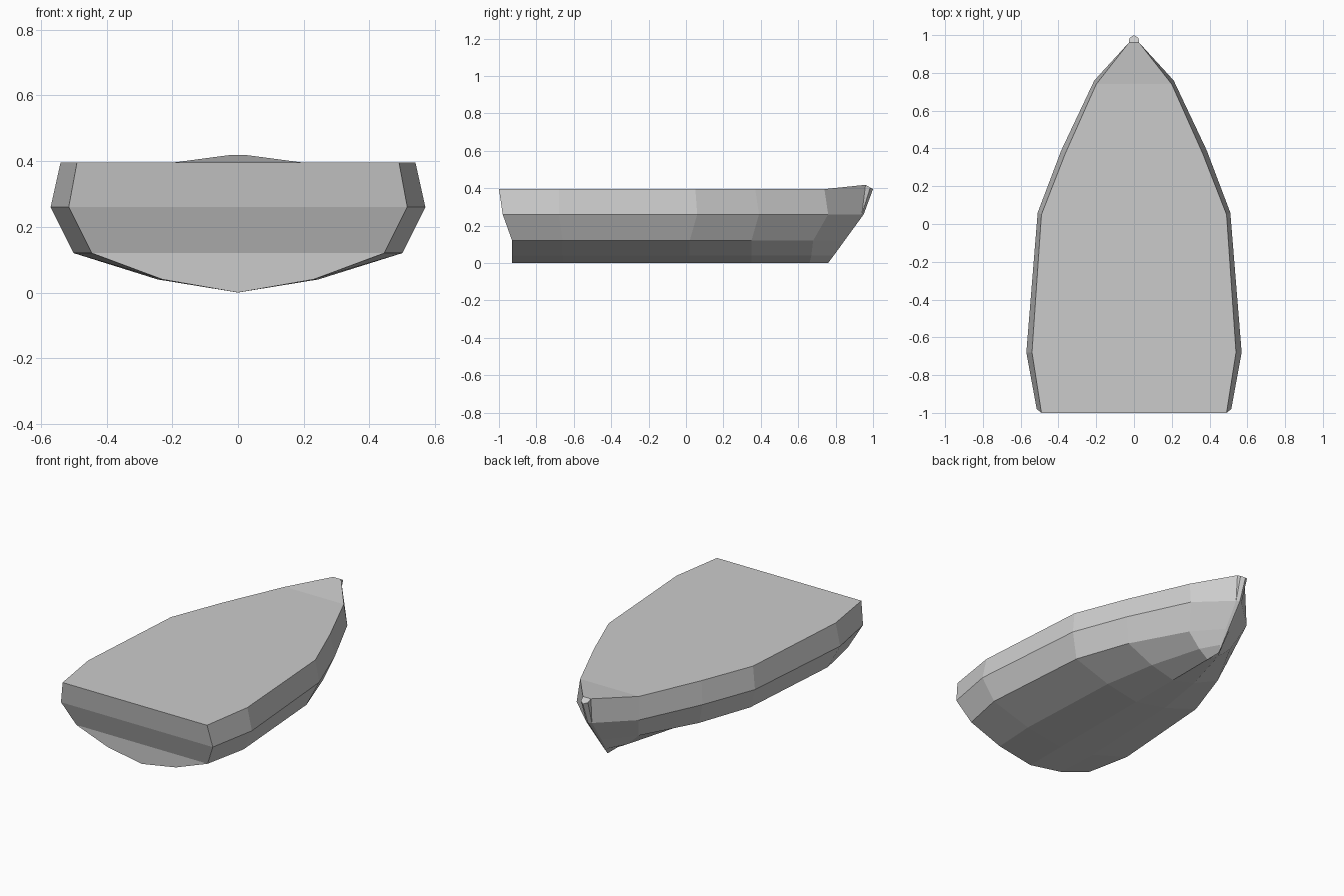
import bpy, bmesh

if "Cube" in bpy.data.objects:
    bpy.data.objects.remove(bpy.data.objects["Cube"])

# Hull lines, bow-ward stations along each level: (half width, y)
keel = [(0, -.93), (0, -.66), (0, .02), (0, .35), (0, .66), (0, .76), (0, .76), (0, .76)]
bilge = [(.23, -.93), (.245, -.66), (.215, .02), (.16, .35), (.07, .67), (.008, .785), (.008, .785), (0, .79)]
chine = [(.445, -.93), (.50, -.66), (.45, .02), (.335, .35), (.155, .68), (.014, .84), (.014, .84), (0, .848)]
beam = [(.515, -.98), (.57, -.68), (.51, .06), (.385, .39), (.21, .76), (.02, .94), (.02, .94), (0, .95)]
deck = [(.49, -1), (.54, -.68), (.49, .05), (.365, .37), (.20, .74), (.027, .96), (.024, .985), (0, 1)]
deck_z = [.395, .395, .395, .395, .395, .418, .403, .395]
heights = [0, .04, .12, .26]

bm = bmesh.new()
rows = []
for i in range(len(deck)):
    row = [bm.verts.new((*level[i], z))
           for level, z in zip((keel, bilge, chine, beam), heights)]
    row.append(bm.verts.new((*deck[i], deck_z[i])))
    row.append(bm.verts.new((0, deck[i][1], deck_z[i])))   # deck centre line
    rows.append(row)

# Side, bottom and deck strips
for a, b in zip(rows, rows[1:]):
    for k in range(5):
        bm.faces.new((a[k], b[k], b[k + 1], a[k + 1]))

# Transom
s = rows[0]
low = bm.verts.new((0, -.93, .12))
mid = bm.verts.new((0, -.98, .26))
bm.faces.new((s[0], s[1], s[2], low))
bm.faces.new((low, s[2], s[3], mid))
bm.faces.new((mid, s[3], s[4], s[5]))

bmesh.ops.remove_doubles(bm, verts=bm.verts, dist=.0005)
bmesh.ops.recalc_face_normals(bm, faces=bm.faces)
# the half hull is open on the centre line, so check the deck points up
if max(bm.faces, key=lambda f: f.calc_center_median().z).normal.z < 0:
    bmesh.ops.reverse_faces(bm, faces=bm.faces)

mesh = bpy.data.meshes.new("boat_hull")
bm.to_mesh(mesh)
bm.free()
hull = bpy.data.objects.new("boat_hull", mesh)
bpy.context.collection.objects.link(hull)

# Port half
mirror = hull.modifiers.new("mirror", 'MIRROR')
mirror.use_axis = (True, False, False)
mirror.merge_threshold = .0005
